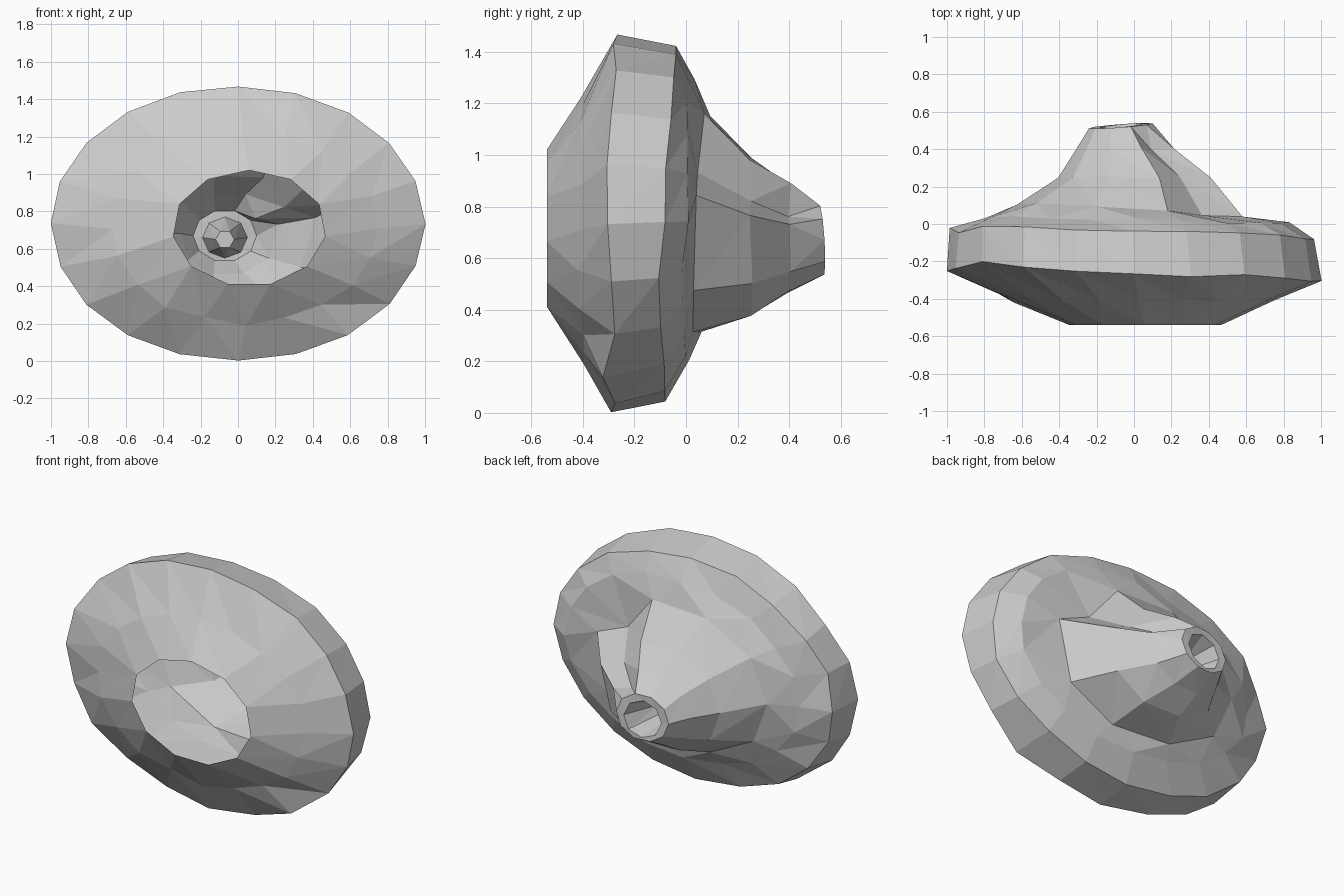
import bpy, bmesh, math, random

cube = bpy.data.objects.get("Cube")
if cube:
    bpy.data.objects.remove(cube)
random.seed(4)

stone = bpy.data.materials.new("grey stone")
stone.use_nodes = True
grey = (0.6, 0.6, 0.6, 1)
stone.diffuse_color = grey
stone.node_tree.nodes["Principled BSDF"].inputs["Base Color"].default_value = grey

# Rings of one thin hollow shell, from the front lip to the pit in the spout:
# sides, y, left x, right x, bottom z, top z, tilt, outline jitter, depth jitter, dent
RINGS = [
    # lip, front slope and outer rim
    (11, -0.54, -0.35, 0.47, 0.40, 1.02, 0, 0, 0, 1),
    (20, -0.41, -0.67, 0.74, 0.20, 1.23, 0, 0.012, 0.015, 1),
    (20, -0.265, -1.00, 1.00, 0.00, 1.47, -0.035, 0.003, 0.03, 1),
    (20, -0.065, -0.99, 0.96, 0.05, 1.43, -0.035, 0.008, 0.02, 1),
    # back slope narrowing into the spout, with a flat shelf along one side
    (20, 0.015, -0.80, 0.83, 0.20, 1.30, -0.02, 0.01, 0.012, 1),
    (10, 0.065, -0.63, 0.60, 0.29, 1.18, -0.04, 0.006, 0.008, 0.76),
    (10, 0.25, -0.41, 0.42, 0.365, 1.00, 0, 0.006, 0.008, 0.72),
    (10, 0.40, -0.31, 0.22, 0.455, 0.90, 0, 0.004, 0.008, 0.66),
    # spout tip and the pit in its end
    (10, 0.525, -0.24, 0.10, 0.53, 0.81, 0.015, 0, 0, 1),
    (8, 0.525, -0.19, 0.05, 0.55, 0.77, 0.015, 0, 0, 1),
    (6, 0.30, -0.12, -0.02, 0.60, 0.70, 0, 0, 0, 1),
]


def add_ring(bm, sides, y, left, right, bottom, top, tilt, jitter, depth, dent):
    ring = []
    phase = -0.25 if sides % 2 else 0    # puts a corner of an odd ring on top
    for i in range(sides):
        a = math.tau * (i + phase) / sides
        if i == 0 and dent < 1:          # raised outer edge of the shelf
            a += 0.25
        r = dent if i == 1 else 1
        c, s = r * math.cos(a), r * math.sin(a)
        ring.append(bm.verts.new((
            (left + right) / 2 + c * (right - left) / 2 + random.uniform(-jitter, jitter),
            y + tilt * math.cos(a + 0.6) + random.uniform(-depth, depth),
            (bottom + top) / 2 + s * (top - bottom) / 2 + random.uniform(-jitter, jitter))))
    return ring


def zip_rings(bm, a, b):
    """Join two rings of any side counts with triangles."""
    i = j = 0
    while i < len(a) or j < len(b):
        va, vb = a[i % len(a)], b[j % len(b)]
        if (i + 0.5) / len(a) < (j + 0.5) / len(b):
            i += 1
            bm.faces.new((va, vb, a[i % len(a)]))
        else:
            j += 1
            bm.faces.new((va, vb, b[j % len(b)]))


bm = bmesh.new()
rings = [add_ring(bm, *r) for r in RINGS]
for a, b in zip(rings, rings[1:]):
    zip_rings(bm, a, b)
bm.faces.new(rings[-1])
bmesh.ops.recalc_face_normals(bm, faces=bm.faces[:])

mesh = bpy.data.meshes.new("rock_funnel")
bm.to_mesh(mesh)
bm.free()
mesh.materials.append(stone)
bpy.context.collection.objects.link(bpy.data.objects.new("rock_funnel", mesh))
